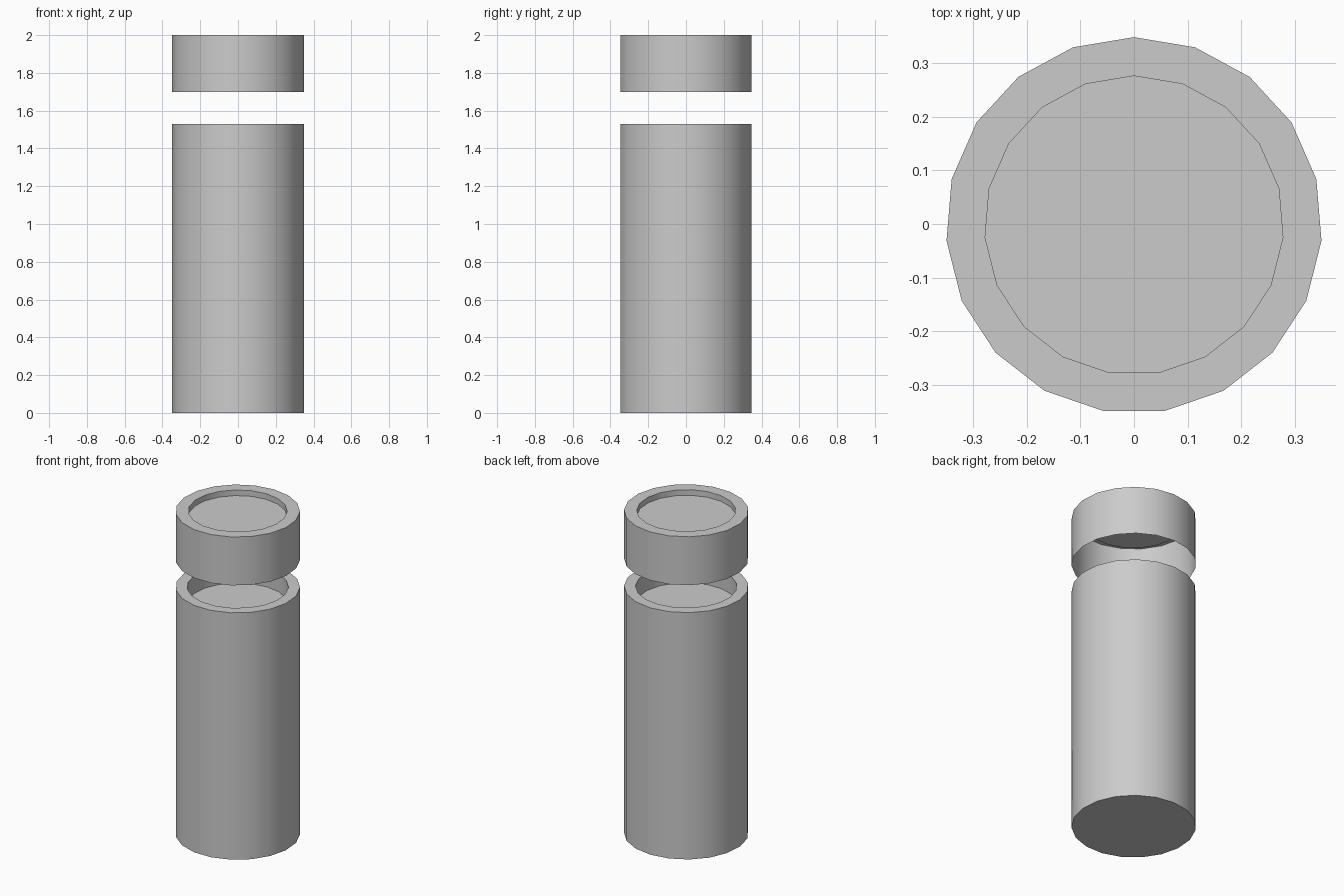
import bpy, bmesh, math

SIDES = 19
RADIUS = 0.35
CENTRE_Y = -0.0024

cube = bpy.data.objects.get("Cube")
if cube:
    bpy.data.objects.remove(cube, do_unlink=True)

# Plain grey for every part
grey = bpy.data.materials.new("plain grey")
grey.use_nodes = True
colour = (0.6, 0.6, 0.6, 1)
grey.diffuse_color = colour
grey.node_tree.nodes["Principled BSDF"].inputs["Base Color"].default_value = colour


def recessed_cylinder(name, bottom, top, inner, depth, closed):
    """Cylinder shell with a round recess in its top."""
    bm = bmesh.new()

    def ring(radius, z):
        turn = 2 * math.pi / SIDES
        return [bm.verts.new((radius * math.sin(-i * turn),
                              radius * math.cos(i * turn) + CENTRE_Y, z))
                for i in range(SIDES)]

    rings = [ring(RADIUS, bottom), ring(RADIUS, top),
             ring(inner, top), ring(inner, top - depth)]
    for low, high in zip(rings, rings[1:]):
        for i in range(SIDES):
            j = (i + 1) % SIDES
            bm.faces.new((low[i], low[j], high[j], high[i]))
    bm.faces.new(rings[-1])
    if closed:
        bm.faces.new(reversed(rings[0]))

    mesh = bpy.data.meshes.new(name)
    bm.to_mesh(mesh)
    bm.free()
    mesh.materials.append(grey)
    obj = bpy.data.objects.new(name, mesh)
    bpy.context.collection.objects.link(obj)
    bpy.ops.object.select_all(action="DESELECT")
    obj.select_set(True)
    bpy.context.view_layer.objects.active = obj
    bpy.ops.object.shade_smooth_by_angle(angle=math.radians(30))
    return obj


# Tall body with a closed base, and the open-bottomed lid floating above it
recessed_cylinder("body", 0, 1.53, 0.285, 0.11, True)
recessed_cylinder("lid", 1.7, 2, 0.278, 0.035, False)
